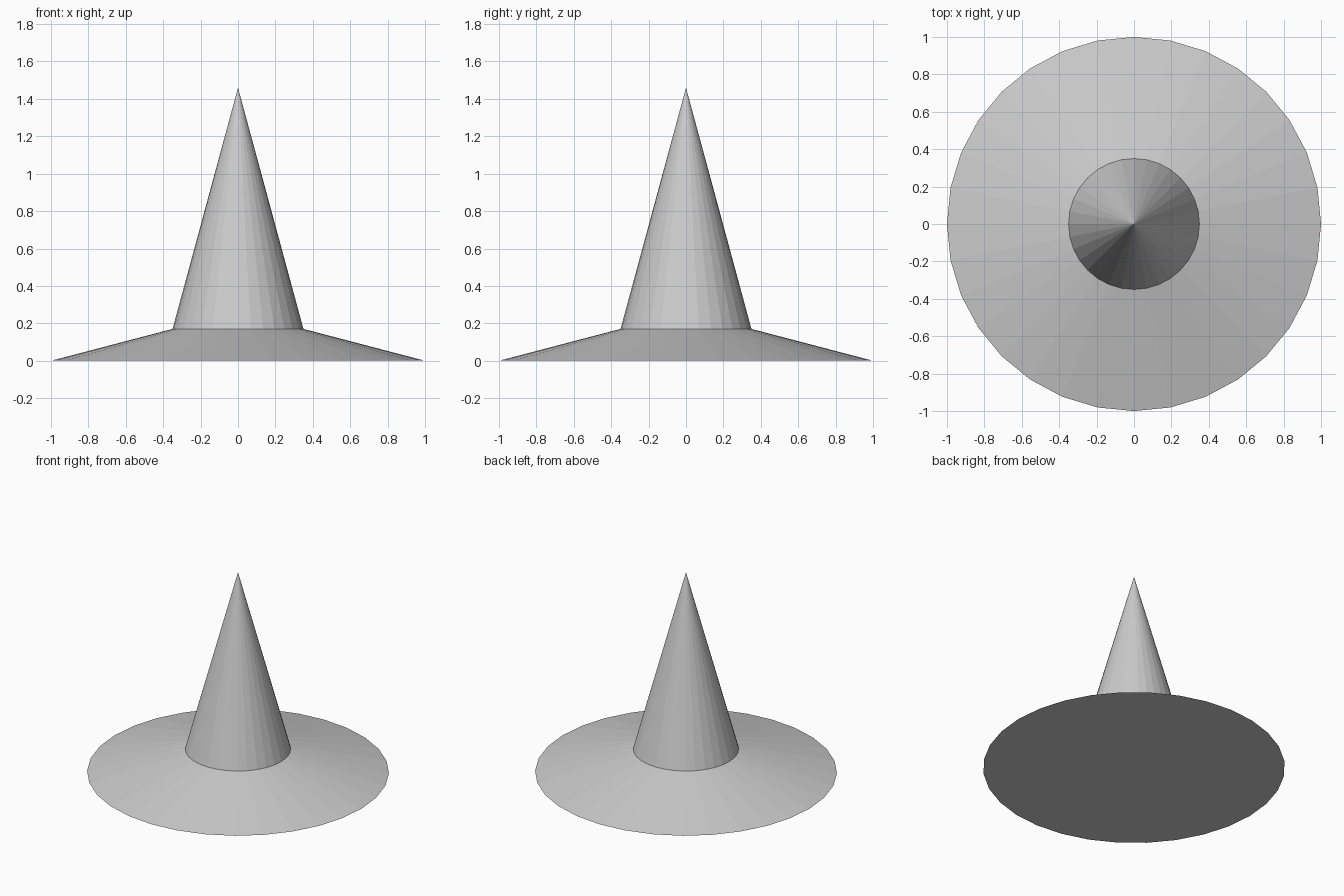
import bpy

SIDES = 32
BRIM_RADIUS, CROWN_RADIUS = 1.0, 0.35
BRIM_HEIGHT, TOTAL_HEIGHT = 0.17, 1.46

cube = bpy.data.objects.get("Cube")
if cube:
    bpy.data.objects.remove(cube, do_unlink=True)

# Single plain grey
grey = bpy.data.materials.new("light_grey")
grey.use_nodes = True
colour = (0.6, 0.6, 0.6, 1)
grey.diffuse_color = colour
grey.node_tree.nodes["Principled BSDF"].inputs["Base Color"].default_value = colour


def cone(name, bottom, top, z0, z1):
    """Flat-shaded cone or frustum between two heights."""
    bpy.ops.mesh.primitive_cone_add(
        vertices=SIDES, radius1=bottom, radius2=top, depth=z1 - z0,
        end_fill_type='NGON', location=(0, 0, (z0 + z1) / 2))
    obj = bpy.context.object
    obj.name = name
    obj.data.materials.append(grey)
    return obj


# Wide sloping brim with a closed underside
cone("brim", BRIM_RADIUS, CROWN_RADIUS, 0, BRIM_HEIGHT)

# Tall pointed crown
cone("crown", CROWN_RADIUS, 0, BRIM_HEIGHT, TOTAL_HEIGHT)
